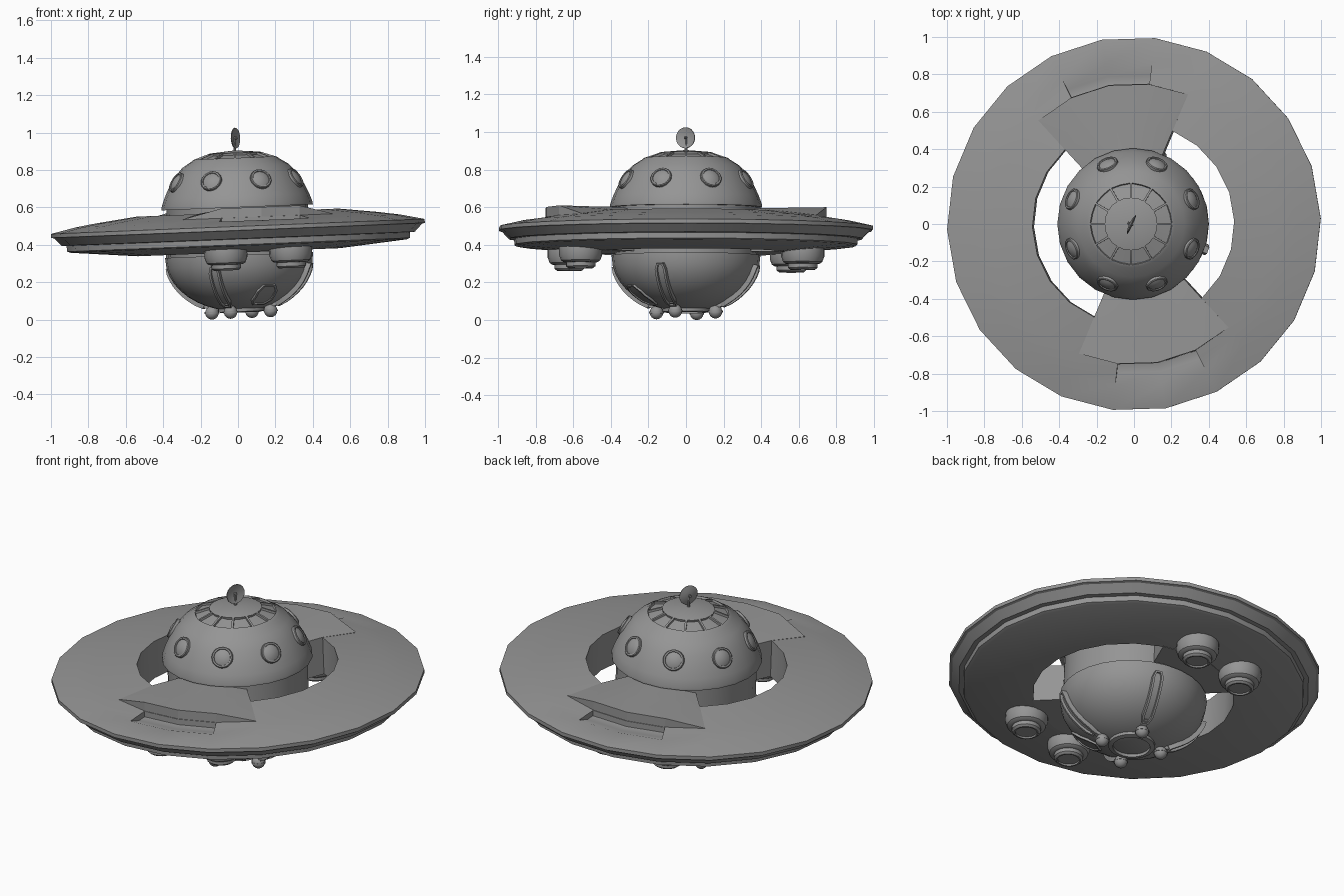
import bpy, bmesh, math
from math import radians, cos, sin, tau
from mathutils import Matrix, Vector

if "Cube" in bpy.data.objects:
    bpy.data.objects.remove(bpy.data.objects["Cube"])

metal = bpy.data.materials.new("hull grey")
metal.use_nodes = True
GREY = (0.3, 0.3, 0.3, 1)
metal.diffuse_color = GREY
metal.node_tree.nodes["Principled BSDF"].inputs["Base Color"].default_value = GREY

# The whole craft leans slightly to one side
PIVOT = Vector((0, 0, 0.48))
LEAN = (Matrix.Translation(PIVOT) @ Matrix.Rotation(radians(-2.3), 4, 'Y')
        @ Matrix.Translation(-PIVOT))
STEP = tau / 22
START = radians(1.7)
BACK = START + 6 * STEP      # direction of the back arm


def finish(name, bm, matrix=None, smooth=30):
    bmesh.ops.remove_doubles(bm, verts=bm.verts, dist=0.0002)
    bmesh.ops.recalc_face_normals(bm, faces=bm.faces)
    bm.transform(LEAN @ (matrix or Matrix()))
    mesh = bpy.data.meshes.new(name)
    bm.to_mesh(mesh)
    bm.free()
    mesh.materials.append(metal)
    ob = bpy.data.objects.new(name, mesh)
    bpy.context.collection.objects.link(ob)
    bpy.ops.object.select_all(action='DESELECT')
    ob.select_set(True)
    bpy.context.view_layer.objects.active = ob
    bpy.ops.object.shade_smooth_by_angle(angle=radians(smooth))
    return ob


def skin(sections, around, loop):
    """Join equal sections of points; returns the mesh and its face grid."""
    bm = bmesh.new()
    rows = [[bm.verts.new(p) for p in s] for s in sections]
    n, m = len(rows), len(rows[0])
    grid = {}
    for i in range(n if around else n - 1):
        a, b = rows[i], rows[(i + 1) % n]
        for j in range(m if loop else m - 1):
            k = (j + 1) % m
            grid[i, j] = bm.faces.new((a[j], b[j], b[k], a[k]))
    if not around:
        bm.faces.new(rows[0])
        bm.faces.new(rows[-1])
    return bm, grid


def lathe(profile, sides, start=0.0, loop=False):
    sections = []
    for i in range(sides):
        a = start + tau * i / sides
        sections.append([(max(r, 1e-5) * cos(a), max(r, 1e-5) * sin(a), z)
                         for r, z in profile])
    return skin(sections, True, loop)


def turned(angle):
    return Matrix.Rotation(angle, 4, 'Z')


# Saucer ring with two ramped slots sunk into the top
ring = [(.54, .36), (.9, .393), (.918, .4), (.92, .43), (.945, .432), (.985, .473),
        (1, .477), (1, .498), (.87, .527), (.8, .538), (.755, .545), (.54, .572)]
bm, grid = lathe(ring, 22, START, True)
for first in (5, 16):
    faces = [grid[first + i, j] for i in (0, 1) for j in (8, 9)]
    out = bmesh.ops.extrude_face_region(bm, geom=faces)
    for v in [g for g in out["geom"] if isinstance(g, bmesh.types.BMVert)]:
        if v.co.xy.length < 0.84:
            v.co.z -= 0.032
    bmesh.ops.delete(bm, geom=[f for f in faces if f.is_valid], context='FACES')
finish("saucer_ring", bm)

# Arms joining the ring to the body
for name, mid in (("back_arm", BACK), ("front_arm", BACK + math.pi)):
    sections = []
    for i in range(-2, 3):
        a = mid + i * STEP
        end = abs(i) == 2
        inner, outer = (.573, .547) if end else (.595, .597)
        prof = [(.36, .358), (.545, .358), (.545, .5), (.752, .5), (.752, outer),
                (.54, inner), (.36, inner)]
        sections.append([(r * cos(a), r * sin(a), z) for r, z in prof])
    finish(name, skin(sections, False, True)[0], smooth=12)

# Dome with sunken panels round the cap
dome = [(.37, .6), (.405, .6), (.405, .612), (.388, .66), (.365, .71), (.33, .77),
        (.285, .822), (.235, .853), (.225, .862), (.135, .893), (0, .905)]
bm, grid = lathe(dome, 24)
for i in range(0, 24, 2):
    pair = [grid[i, 8], grid[i + 1, 8]]
    bmesh.ops.recalc_face_normals(bm, faces=bm.faces)
    bmesh.ops.inset_region(bm, faces=pair, thickness=0.008, depth=0)
    bmesh.ops.inset_region(bm, faces=pair, thickness=0.001, depth=-0.012)
finish("dome", bm)

# Neck and rounded lower hull
finish("neck", lathe([(.378, .62), (.378, .33)], 24)[0])


def hull(t):
    """Radius and height of the hull, t from 0 at the rim to 1 at the base."""
    a = t * radians(90)
    return .395 * cos(a), .335 - .29 * sin(a)


belly = [(.375, .345), (.395, .345)] + [hull(i / 10) for i in range(11)]
finish("lower_hull", lathe(belly, 28)[0])
collar = [(.125, .07), (.125, .043), (.1, .038), (.1, .06)]
finish("base_collar", lathe(collar, 24, 0, True)[0])

# Round windows, tilted to lie on the dome
window = [(.058, -.02), (.058, .008), (.054, .012), (.046, .012),
          (.044, .007), (.03, .014), (0, .019)]
for i in range(8):
    place = (turned(radians(22.5 + 45 * i)) @ Matrix.Translation((.344, 0, .745))
             @ Matrix.Rotation(radians(59), 4, 'Y'))
    finish(f"window_{i + 1}", lathe(window, 20)[0], place)

# Engine pods under the ring
pod = [(.108, .41), (.115, .38), (.115, .335), (.104, .306), (.09, .297), (.078, .296),
       (.078, .275), (.066, .265), (.058, .265), (.058, .275), (0, .275)]
for i, a in enumerate((BACK - STEP, BACK + STEP, BACK + math.pi - STEP, BACK + math.pi + STEP)):
    place = Matrix.Translation((.625 * cos(a), .625 * sin(a), 0))
    finish(f"engine_pod_{i + 1}", lathe(pod, 20)[0], place)


def hull_strip(t0, t1, width, low, high, count=8):
    """Curved bar lying along the hull, with pointed-off ends."""
    sections = []
    for i in range(count + 1):
        t = t0 + (t1 - t0) * i / count
        r, z = hull(t)
        n = Vector((cos(t * radians(90)), 0, -sin(t * radians(90))))
        w = width * (0.6 if i in (0, count) else 1)
        p = Vector((r, 0, z))
        sections.append([p + n * h + Vector((0, s * w, 0))
                         for s, h in ((-1, low), (-1, high), (1, high), (1, low))])
    return skin(sections, False, True)


# Landing legs: grooved strut, ankle and ball foot
foot = [(.036 * cos(radians(a)), .036 * sin(radians(a))) for a in range(-90, 91, 15)]
for i in range(4):
    face_out = turned(radians(-110 + 90 * i))
    bm, grid = hull_strip(.1, .66, .03, -.02, .024)
    bmesh.ops.recalc_face_normals(bm, faces=bm.faces)
    groove = [grid[k, 1] for k in range(8)]
    bmesh.ops.inset_region(bm, faces=groove, thickness=0.012, depth=0)
    bmesh.ops.inset_region(bm, faces=groove, thickness=0.001, depth=-0.014)
    finish(f"leg_strut_{i + 1}", bm, face_out)
    finish(f"leg_ankle_{i + 1}", hull_strip(.62, .76, .014, -.02, .016, 3)[0], face_out)
    finish(f"ball_foot_{i + 1}", lathe(foot, 16)[0],
           face_out @ Matrix.Translation((.167, 0, .042)))
    band = [(.037, -.005), (.039, -.005), (.039, .005), (.037, .005)]
    finish(f"foot_band_{i + 1}", lathe(band, 16, 0, True)[0],
           face_out @ Matrix.Translation((.167, 0, .042)))

# Hatch between two legs
bm, grid = hull_strip(.36, .68, .06, -.02, .008, 4)
bmesh.ops.recalc_face_normals(bm, faces=bm.faces)
panel = [grid[k, 1] for k in range(4)]
bmesh.ops.inset_region(bm, faces=panel, thickness=0.012, depth=0)
bmesh.ops.inset_region(bm, faces=panel, thickness=0.001, depth=-0.006)
finish("hatch", bm, turned(radians(-62)))

# Antenna: mast, dish and feed
finish("antenna_mast", lathe([(.008, .89), (.006, .965), (0, .967)], 10)[0])
aim = (Matrix.Translation((0, 0, .97)) @ turned(radians(-25))
       @ Matrix.Rotation(radians(90), 4, 'Y'))
dish = [(0, -.006), (.03, -.003), (.056, .005), (.055, .009), (.03, .002), (0, 0)]
finish("antenna_dish", lathe(dish, 20)[0], aim)
feed = [(0, -.016), (.008, -.016), (.008, .004), (.004, .018), (0, .018)]
finish("antenna_feed", lathe(feed, 10)[0], aim)
